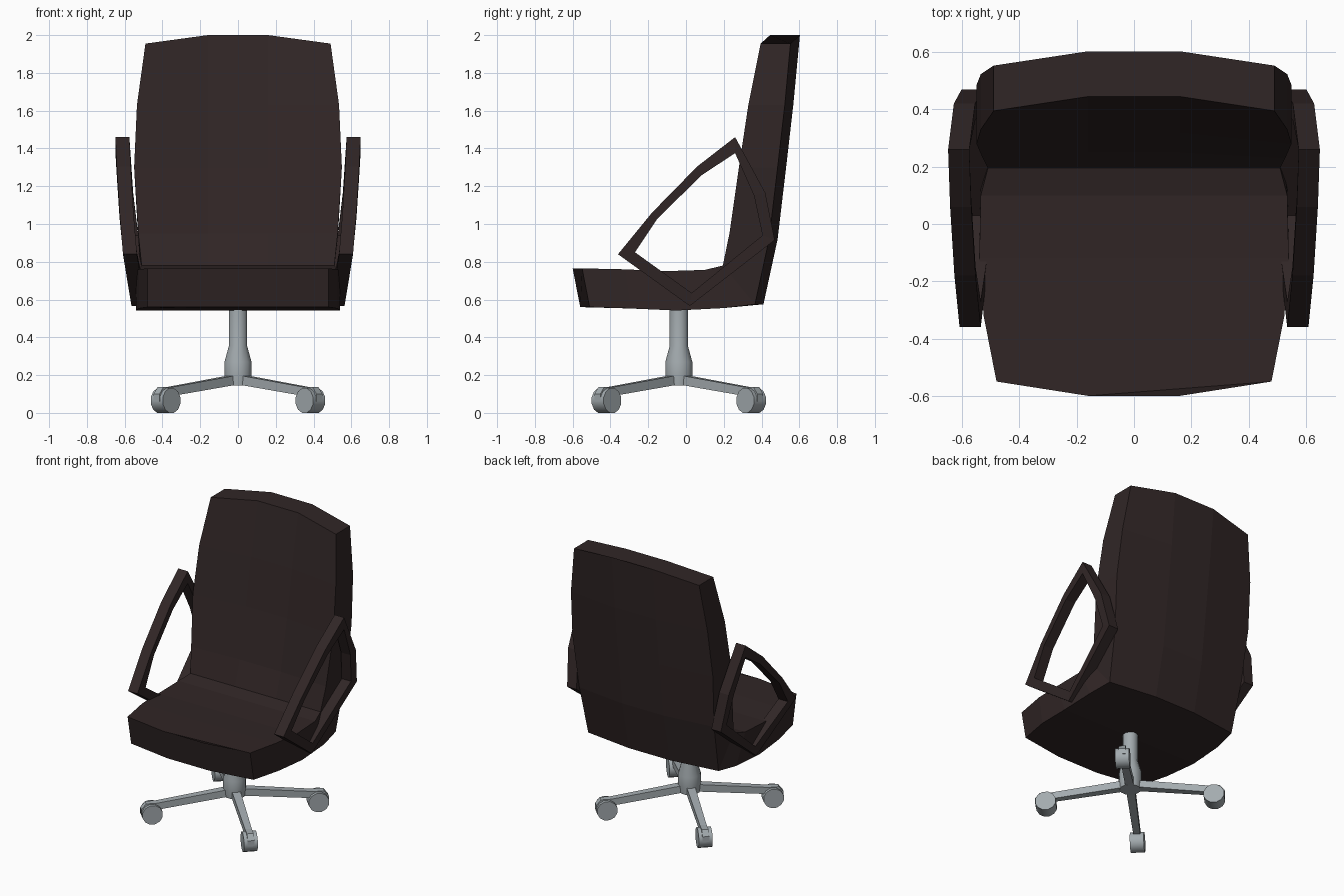
import bpy, bmesh, math
from mathutils import Matrix, Vector

if "Cube" in bpy.data.objects:
    bpy.data.objects.remove(bpy.data.objects["Cube"])


def material(name, rgb):
    m = bpy.data.materials.new(name)
    m.diffuse_color = (*rgb, 1)
    m.use_nodes = True
    m.node_tree.nodes["Principled BSDF"].inputs["Base Color"].default_value = m.diffuse_color
    return m


LEATHER = material("dark brown leather", (0.030, 0.019, 0.019))
METAL = material("grey metal", (0.37, 0.41, 0.43))
HUB = Vector((0, -0.038, 0))


def loft(name, rings, mat, closed=False, smooth=False, matrix=None):
    """Skin equal-length rings of points; cap the ends unless closed."""
    bm = bmesh.new()
    vs = [[bm.verts.new(p) for p in ring] for ring in rings]
    n, count = len(rings[0]), len(rings)
    for i in range(count if closed else count - 1):
        a, b = vs[i], vs[(i + 1) % count]
        for j in range(n):
            k = (j + 1) % n
            bm.faces.new((a[j], a[k], b[k], b[j]))
    if not closed:
        bm.faces.new(vs[0])
        bm.faces.new(vs[-1][::-1])
    if matrix:
        bm.transform(matrix)
    bmesh.ops.recalc_face_normals(bm, faces=bm.faces)
    me = bpy.data.meshes.new(name)
    bm.to_mesh(me)
    bm.free()
    if smooth:
        me.shade_smooth()
        me.set_sharp_from_angle(angle=math.radians(40))
    me.materials.append(mat)
    ob = bpy.data.objects.new(name, me)
    bpy.context.collection.objects.link(ob)
    return ob


def circle(r, z, n):
    return [(r * math.cos((i + 0.5) * math.tau / n),
             r * math.sin((i + 0.5) * math.tau / n), z) for i in range(n)]


# Seat and backrest shell: one bent pad, convex across its width
# (inner y, z, outer y, z, half width, inner edge dy, outer edge dy, edge dz)
stations = [
    (-0.60, 0.765, -0.56, 0.560, 0.480, 0.05, 0.05, 0),
    (-0.33, 0.760, -0.30, 0.553, 0.525, 0.01, 0.01, 0),
    (-0.12, 0.750, -0.05, 0.542, 0.540, 0, 0, 0),
    (0.10, 0.757, 0.20, 0.555, 0.535, 0, 0, 0),
    (0.195, 0.780, 0.41, 0.575, 0.510, 0, -0.045, 0),
    (0.25, 0.950, 0.485, 0.920, 0.528, -0.02, -0.045, 0),
    (0.32, 1.300, 0.53, 1.300, 0.550, -0.04, -0.045, 0),
    (0.375, 1.630, 0.568, 1.630, 0.535, -0.045, -0.045, 0),
    (0.445, 2.000, 0.603, 2.000, 0.490, -0.05, -0.05, -0.045),
]
rings = []
for yi, zi, yo, zo, w, di, do, dz in stations:
    inner = [(-w, yi + di, zi + dz), (-0.16, yi, zi), (0.16, yi, zi), (w, yi + di, zi + dz)]
    outer = [(w, yo + do, zo + dz), (0.16, yo, zo), (-0.16, yo, zo), (-w, yo + do, zo + dz)]
    rings.append(inner + outer)
loft("seat_and_backrest", rings, LEATHER)

# Armrests: slanted closed loops
# (outer y, z, inner y, z, centre x)
arm = [
    (0.26, 1.46, 0.26, 1.375, 0.612),
    (0.06, 1.305, 0.085, 1.26, 0.605),
    (-0.18, 1.06, -0.15, 1.03, 0.590),
    (-0.36, 0.84, -0.27, 0.85, 0.572),
    (0.02, 0.566, 0.03, 0.635, 0.527),
    (0.47, 0.915, 0.405, 0.94, 0.565),
    (0.42, 1.165, 0.36, 1.15, 0.592),
]
T = 0.037
for side, label in ((1, "right"), (-1, "left")):
    loft(label + "_armrest",
         [[(side * (x - T), yo, zo), (side * (x + T), yo, zo),
           (side * (x + T), yi, zi), (side * (x - T), yi, zi)]
          for yo, zo, yi, zi, x in arm], LEATHER, closed=True)

# Gas column with its wider sleeve
loft("column", [circle(r, z, 12) for r, z in
                ((0.068, 0.145), (0.074, 0.20), (0.074, 0.27), (0.05, 0.355), (0.05, 0.57))],
     METAL, smooth=True, matrix=Matrix.Translation(HUB))


def bar(r, zlow, zhigh, half):
    return [(r, -half, zlow), (r, half, zlow), (r, half, zhigh), (r, -half, zhigh)]


# Four diagonal legs, each with a fork and a caster
for i in range(4):
    place = Matrix.Translation(HUB) @ Matrix.Rotation(math.radians(45 + 90 * i), 4, "Z")
    loft(f"leg_{i + 1}", [bar(0.03, 0.15, 0.20, 0.028), bar(0.51, 0.09, 0.137, 0.022)],
         METAL, matrix=place)
    loft(f"fork_{i + 1}", [bar(0.49, 0.06, 0.137, 0.022), bar(0.58, 0.06, 0.137, 0.022),
                           bar(0.61, 0.06, 0.10, 0.022)], METAL, matrix=place)
    wheel = place @ Matrix.Translation((0.542, 0, 0.0655)) @ Matrix.Rotation(math.pi / 2, 4, "X")
    loft(f"caster_{i + 1}", [circle(0.0678, -0.045, 12), circle(0.0678, 0.045, 12)],
         METAL, smooth=True, matrix=wheel)
